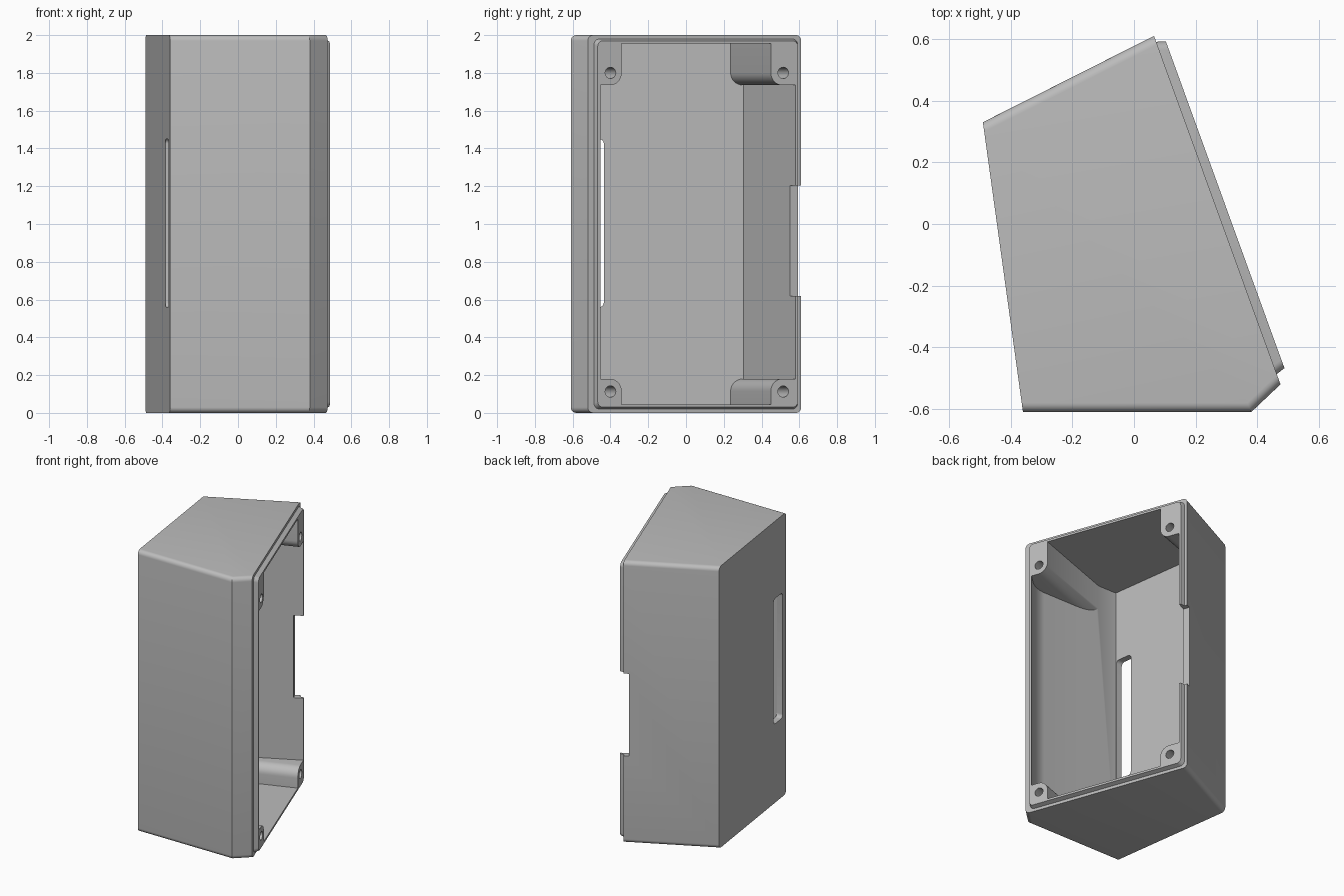
import bpy, bmesh, math
from mathutils import Matrix, Vector

if "Cube" in bpy.data.objects:
    bpy.data.objects.remove(bpy.data.objects["Cube"])

grey = bpy.data.materials.new("warm_free_grey")
grey.name = "plain_grey"
grey.use_nodes = True
colour = (0.5, 0.5, 0.5, 1)
grey.diffuse_color = colour
grey.node_tree.nodes["Principled BSDF"].inputs["Base Color"].default_value = colour

# Plan outline, anticlockwise from the front left corner
A, B, C, E, F = [Vector(p) for p in
                 ((-0.36, -0.61), (0.38, -0.61), (0.475, -0.52), (0.065, 0.61), (-0.49, 0.33))]
OUTLINE = [A, B, C, E, F]
WALL = 0.045
LIP = 0.03
UP = Vector((0, 0, 1))


def frame(origin, u):
    """Local axes: u sideways, v up, n outward."""
    u = Vector((u[0], u[1], 0)).normalized()
    n = u.cross(UP)
    m = Matrix((u, UP, n)).transposed().to_4x4()
    m.translation = (origin[0], origin[1], 0)
    return m


OPENING = frame(C, E - C)
SIDE = frame((0, 0), (0, 1))
SPAN = (E - C).length


def loft(name, low, high, n0, n1, matrix=Matrix(), bevel=None):
    """Solid between two matching outlines at heights n0 and n1."""
    bm = bmesh.new()
    a = [bm.verts.new(matrix @ Vector((p[0], p[1], n0))) for p in low]
    b = [bm.verts.new(matrix @ Vector((p[0], p[1], n1))) for p in high]
    bm.faces.new(a)
    bm.faces.new(b)
    for i in range(len(a)):
        j = (i + 1) % len(a)
        bm.faces.new((a[i], a[j], b[j], b[i]))
    bmesh.ops.recalc_face_normals(bm, faces=bm.faces)
    if bevel:
        pick, width, segments = bevel
        edges = [e for e in bm.edges if pick(e)]
        bmesh.ops.bevel(bm, geom=edges, offset=width, segments=segments,
                        profile=0.5, affect='EDGES')
    mesh = bpy.data.meshes.new(name)
    bm.to_mesh(mesh)
    bm.free()
    obj = bpy.data.objects.new(name, mesh)
    bpy.context.collection.objects.link(obj)
    mesh.materials.append(grey)
    return obj


def rounded(u0, u1, v0, v1, r, steps=6):
    """Rounded rectangle outline."""
    pts = []
    corners = ((u1 - r, v1 - r), (u0 + r, v1 - r), (u0 + r, v0 + r), (u1 - r, v0 + r))
    for k, (cu, cv) in enumerate(corners):
        for s in range(steps + 1):
            t = math.pi / 2 * (k + s / steps)
            pts.append((cu + r * math.cos(t), cv + r * math.sin(t)))
    return pts


def circle(u, v, r, count=24):
    return [(u + r * math.cos(2 * math.pi * i / count),
             v + r * math.sin(2 * math.pi * i / count)) for i in range(count)]


def combine(target, other, operation):
    mod = target.modifiers.new("cut", 'BOOLEAN')
    mod.operation = operation
    mod.solver = 'EXACT'
    mod.object = other
    bpy.ops.object.select_all(action='DESELECT')
    bpy.context.view_layer.objects.active = target
    target.select_set(True)
    bpy.ops.object.modifier_apply(modifier=mod.name)
    bpy.data.objects.remove(other)


def inset_outline(offsets):
    """Move each side of the plan inward and intersect neighbours."""
    lines = []
    for i, d in enumerate(offsets):
        p, q = OUTLINE[i], OUTLINE[(i + 1) % 5]
        t = (q - p).normalized()
        lines.append((p + Vector((-t.y, t.x)) * d, t))
    pts = []
    for i in range(5):
        (p, s), (q, t) = lines[i - 1], lines[i]
        w = q - p
        k = (w.x * t.y - w.y * t.x) / (s.x * t.y - s.y * t.x)
        pts.append(p + s * k)
    return pts


def near(v, p):
    return (v.co.xy - p).length < 1e-4


# Shell with rounded top and bottom edges on the front, corner and back walls
def horizontal_round(e):
    p, q = e.verts
    if abs(p.co.z - q.co.z) > 1e-4:
        return False
    return any((near(p, s) and near(q, t)) or (near(p, t) and near(q, s))
               for s, t in ((A, B), (B, C), (E, F)))


body = loft("enclosure_shell", OUTLINE, OUTLINE, 0, 2, bevel=(horizontal_round, 0.03, 6))

# Tapered lip round the opening
def lip_outline(d):
    return rounded(0.035 + d, SPAN - 0.02 - d, 0.02 + d, 1.98 - d, 0.03)


combine(body, loft("lip", lip_outline(-0.006), lip_outline(0.01), -0.02, LIP, OPENING), 'UNION')

# Hollow inside, with a rounded inner front corner
inner = inset_outline((WALL, WALL, -0.1, WALL, WALL))


def inner_corner(e):
    return all(near(v, inner[1]) for v in e.verts)


cavity = loft("cavity", inner, inner, WALL, 2 - WALL, bevel=(inner_corner, 0.08, 8))

# Four screw posts left standing in the hollow
for u0, u1 in ((-0.3, 0.18), (1.02, 1.5)):
    for v0, v1 in ((-0.3, 0.18), (1.735, 2.3)):
        outline = rounded(u0, u1, v0, v1, 0.065, 8)
        combine(cavity, loft("post", outline, outline, -1.6, 0.4, OPENING), 'DIFFERENCE')
combine(body, cavity, 'DIFFERENCE')

# Screw holes
for u in (0.117, 1.09):
    for v in (0.113, 1.8):
        ring = circle(u, v, 0.03)
        combine(body, loft("hole", ring, ring, -0.25, 0.1, OPENING), 'DIFFERENCE')

# Slot in the side wall
slot = rounded(-0.56, -0.435, 0.56, 1.45, 0.025)
combine(body, loft("slot", slot, slot, -0.7, -0.2, SIDE), 'DIFFERENCE')

# Notch in the back rim
notch = [(1.1, 0.62), (1.4, 0.62), (1.4, 1.205), (1.1, 1.205)]
combine(body, loft("notch", notch, notch, -0.035, 0.2, OPENING), 'DIFFERENCE')

bpy.ops.object.select_all(action='DESELECT')
body.select_set(True)
bpy.context.view_layer.objects.active = body
bpy.ops.object.shade_smooth_by_angle(angle=math.radians(25))
